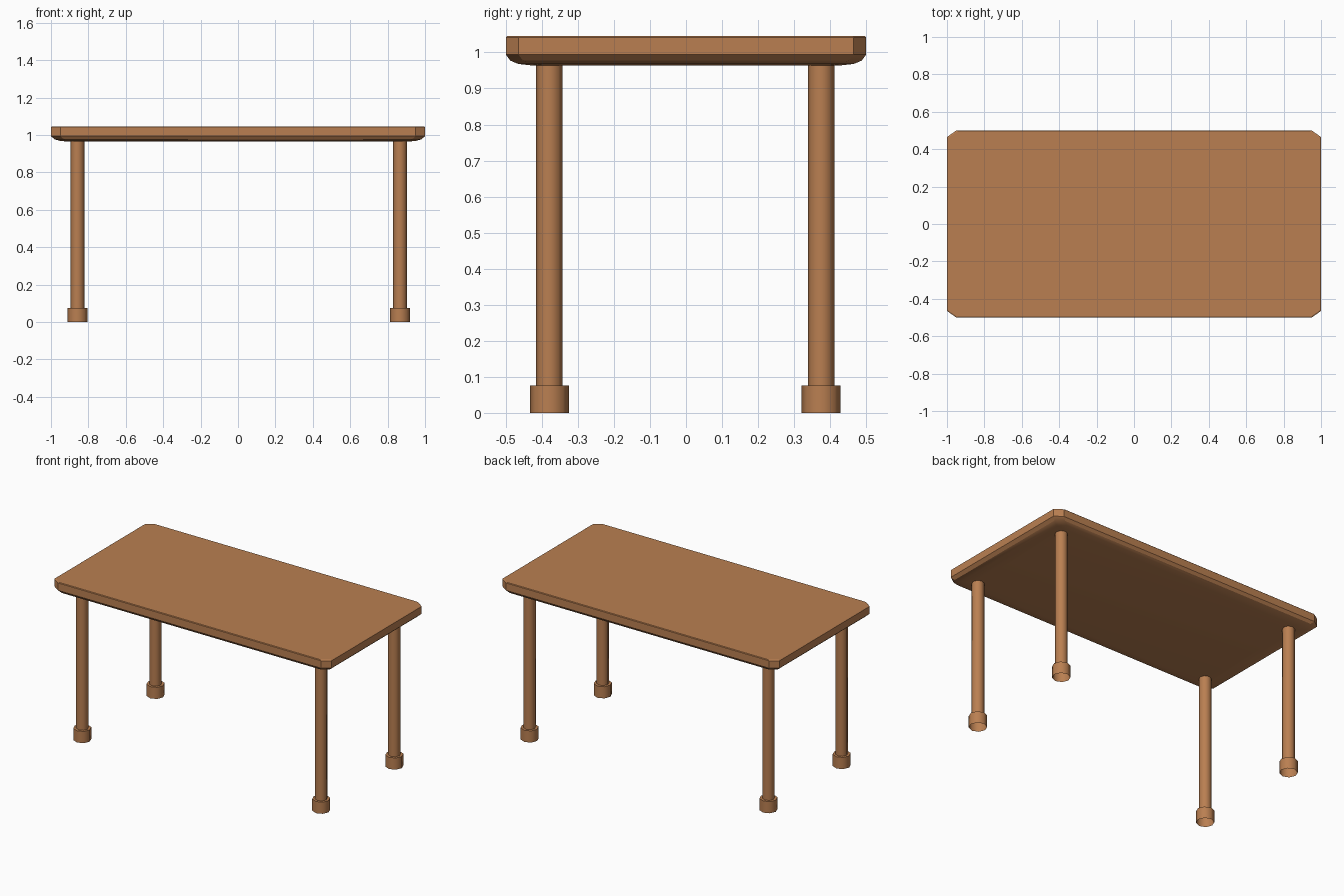
import bpy, bmesh, math

if "Cube" in bpy.data.objects:
    bpy.data.objects.remove(bpy.data.objects["Cube"])

wood = bpy.data.materials.new("warm brown wood")
wood.diffuse_color = (0.49, 0.213, 0.083, 1)
wood.use_nodes = True
wood.node_tree.nodes["Principled BSDF"].inputs["Base Color"].default_value = wood.diffuse_color


def make_object(name, bm, angle):
    bmesh.ops.recalc_face_normals(bm, faces=bm.faces[:])
    mesh = bpy.data.meshes.new(name)
    bm.to_mesh(mesh)
    bm.free()
    mesh.materials.append(wood)
    ob = bpy.data.objects.new(name, mesh)
    bpy.context.collection.objects.link(ob)
    bpy.ops.object.select_all(action='DESELECT')
    ob.select_set(True)
    bpy.context.view_layer.objects.active = ob
    bpy.ops.object.shade_smooth_by_angle(angle=math.radians(angle))
    return ob


def bridge(bm, a, b):
    n = len(a)
    for i in range(n):
        j = (i + 1) % n
        bm.faces.new((a[i], a[j], b[j], b[i]))


# Table top: rectangle with clipped corners and a rounded underside edge
def clipped_ring(bm, inset, z):
    hx, hy = 1 - inset * 1.45, 0.5 - inset
    cx, cy = 0.05, 0.035
    pts = [(hx - cx, -hy), (hx, -hy + cy), (hx, hy - cy), (hx - cx, hy),
           (-hx + cx, hy), (-hx, hy - cy), (-hx, -hy + cy), (-hx + cx, -hy)]
    return [bm.verts.new((x, y, z)) for x, y in pts]


bm = bmesh.new()
profile = [(0.004, 1.046), (0, 1.042), (0, 0.994), (0.013, 0.977),
           (0.035, 0.968), (0.07, 0.964)]
rings = [clipped_ring(bm, d, z) for d, z in profile]
for a, b in zip(rings, rings[1:]):
    bridge(bm, a, b)
bm.faces.new(rings[0])
bm.faces.new(rings[-1])
make_object("table_top", bm, 25)

# Legs: slim post stepping out to a wider foot, open underneath
SIDES = 8
leg_profile = [(0.037, 0.966), (0.037, 0.076), (0.054, 0.076), (0.054, 0.0)]


def make_leg(name, x, y):
    bm = bmesh.new()
    rings = []
    for r, z in leg_profile:
        rings.append([bm.verts.new((x + r * math.cos(2 * math.pi * i / SIDES),
                                    y + r * math.sin(2 * math.pi * i / SIDES), z))
                      for i in range(SIDES)])
    for a, b in zip(rings, rings[1:]):
        bridge(bm, a, b)
    make_object(name, bm, 50)


for side, x in (("left", -0.858), ("right", 0.866)):
    for end, y in (("front", -0.379), ("back", 0.375)):
        make_leg(f"{end}_{side}_leg", x, y)
